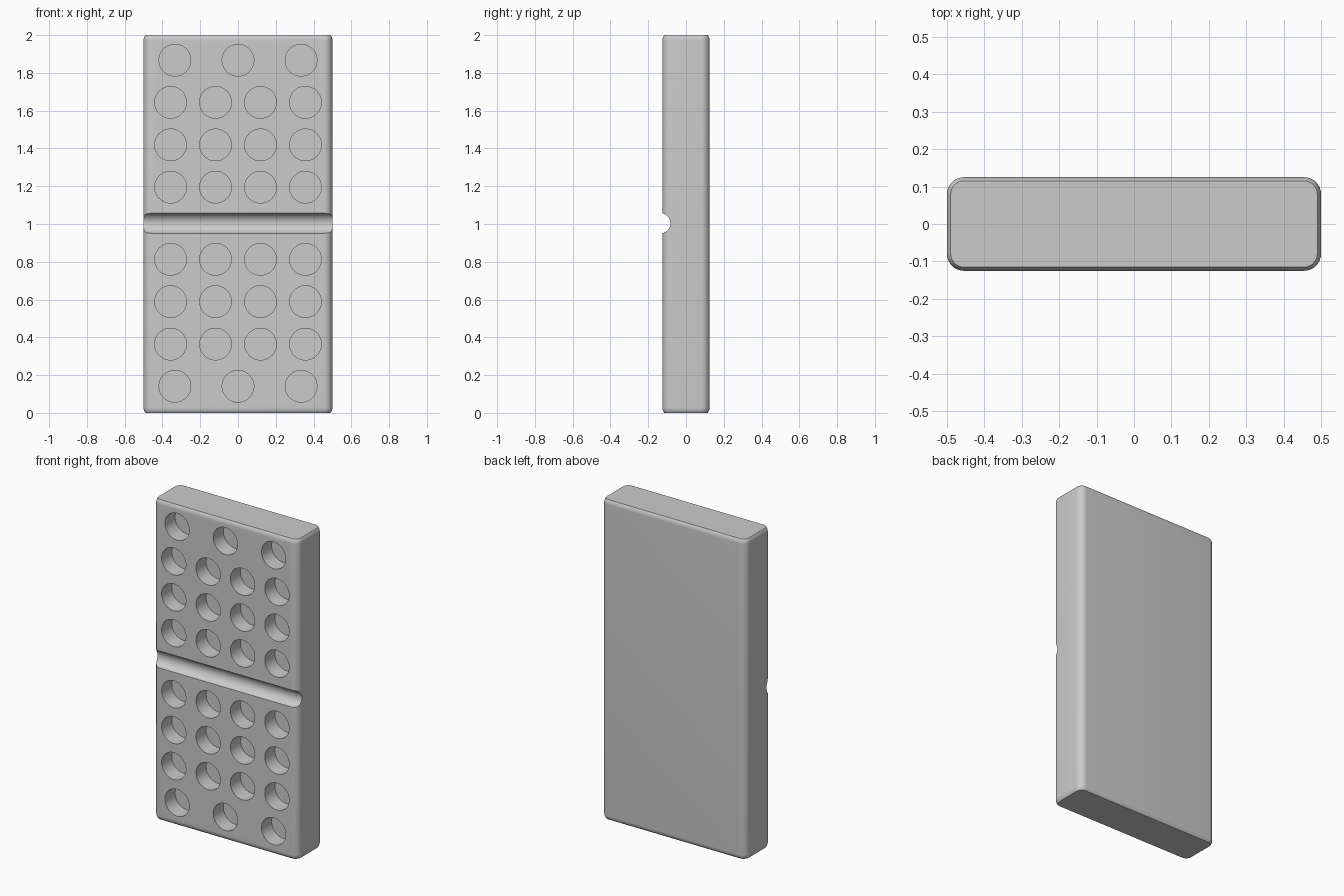
import bpy, bmesh, math
from mathutils import Matrix

cube = bpy.data.objects.get("Cube")
if cube:
    bpy.data.objects.remove(cube, do_unlink=True)

W, D, H = 1.0, 0.25, 2.0      # block size
R = 0.045                     # edge rounding
FRONT = -D / 2
HOLE_R, HOLE_DEPTH = 0.084, 0.1


def make_object(name, bm):
    bmesh.ops.recalc_face_normals(bm, faces=bm.faces)
    mesh = bpy.data.meshes.new(name)
    bm.to_mesh(mesh)
    bm.free()
    obj = bpy.data.objects.new(name, mesh)
    bpy.context.collection.objects.link(obj)
    return obj


def rounded_ring(bm, inset, z, steps=8):
    """Rounded rectangle, shrunk by inset, at height z."""
    ring = []
    r = R - inset
    for i, (sx, sy) in enumerate([(1, 1), (-1, 1), (-1, -1), (1, -1)]):
        for k in range(steps + 1):
            a = (i + k / steps) * math.pi / 2
            ring.append(bm.verts.new((sx * (W / 2 - R) + r * math.cos(a),
                                      sy * (D / 2 - R) + r * math.sin(a), z)))
    return ring


def add_cylinder(bm, radius, length, matrix, segments):
    bmesh.ops.create_cone(bm, cap_ends=True, segments=segments, radius1=radius,
                          radius2=radius, depth=length, matrix=matrix)


# Block: stacked rings, softened toward a crisp top and bottom
bm = bmesh.new()
edge = []
top_inset, steps = 0.01, 5
end = math.acos(1 - top_inset / R)
for k in range(steps + 1):
    a = end * k / steps
    edge.append((R * (1 - math.cos(a)), R * (math.sin(end) - math.sin(a))))
levels = [(i, z) for i, z in reversed(edge)] + [(i, H - z) for i, z in edge]
rings = [rounded_ring(bm, i, z) for i, z in levels]
for low, high in zip(rings, rings[1:]):
    for j in range(len(low)):
        n = (j + 1) % len(low)
        bm.faces.new((low[j], low[n], high[n], high[j]))
bm.faces.new(rings[0][::-1])
bm.faces.new(rings[-1])
block = make_object("holed_block", bm)

# Cutter for the round holes: rows of three at the ends, rows of four between
bm = bmesh.new()
four = [-0.357, -0.119, 0.119, 0.357]
three = [-0.334, 0, 0.334]
for dz, columns in [(0.191, four), (0.415, four), (0.64, four), (0.863, three)]:
    for side in (-1, 1):
        for x in columns:
            place = (Matrix.Translation((x, FRONT, 1.004 + side * dz))
                     @ Matrix.Rotation(math.pi / 2, 4, "X"))
            add_cylinder(bm, HOLE_R, HOLE_DEPTH * 2, place, 48)
hole_cutter = make_object("hole_cutter", bm)

# Cutter for the groove across the middle
bm = bmesh.new()
add_cylinder(bm, 0.0545, W * 1.2, Matrix.Translation((0, FRONT - 0.012, 1.004))
             @ Matrix.Rotation(math.pi / 2, 4, "Y"), 48)
groove_cutter = make_object("groove_cutter", bm)

# Cut the block, then drop the cutters
bpy.ops.object.select_all(action="DESELECT")
bpy.context.view_layer.objects.active = block
block.select_set(True)
for cutter in (hole_cutter, groove_cutter):
    cutter.hide_render = True
    mod = block.modifiers.new(cutter.name, "BOOLEAN")
    mod.operation, mod.solver, mod.object = "DIFFERENCE", "EXACT", cutter
    bpy.ops.object.modifier_apply(modifier=mod.name)
    bpy.data.objects.remove(cutter, do_unlink=True)

# Plain grey finish
grey = bpy.data.materials.new("grey")
grey.use_nodes = True
color = (0.6, 0.6, 0.6, 1)
grey.diffuse_color = color
grey.node_tree.nodes["Principled BSDF"].inputs["Base Color"].default_value = color
block.data.materials.clear()
block.data.materials.append(grey)
bpy.ops.object.shade_smooth_by_angle(angle=math.radians(30))
